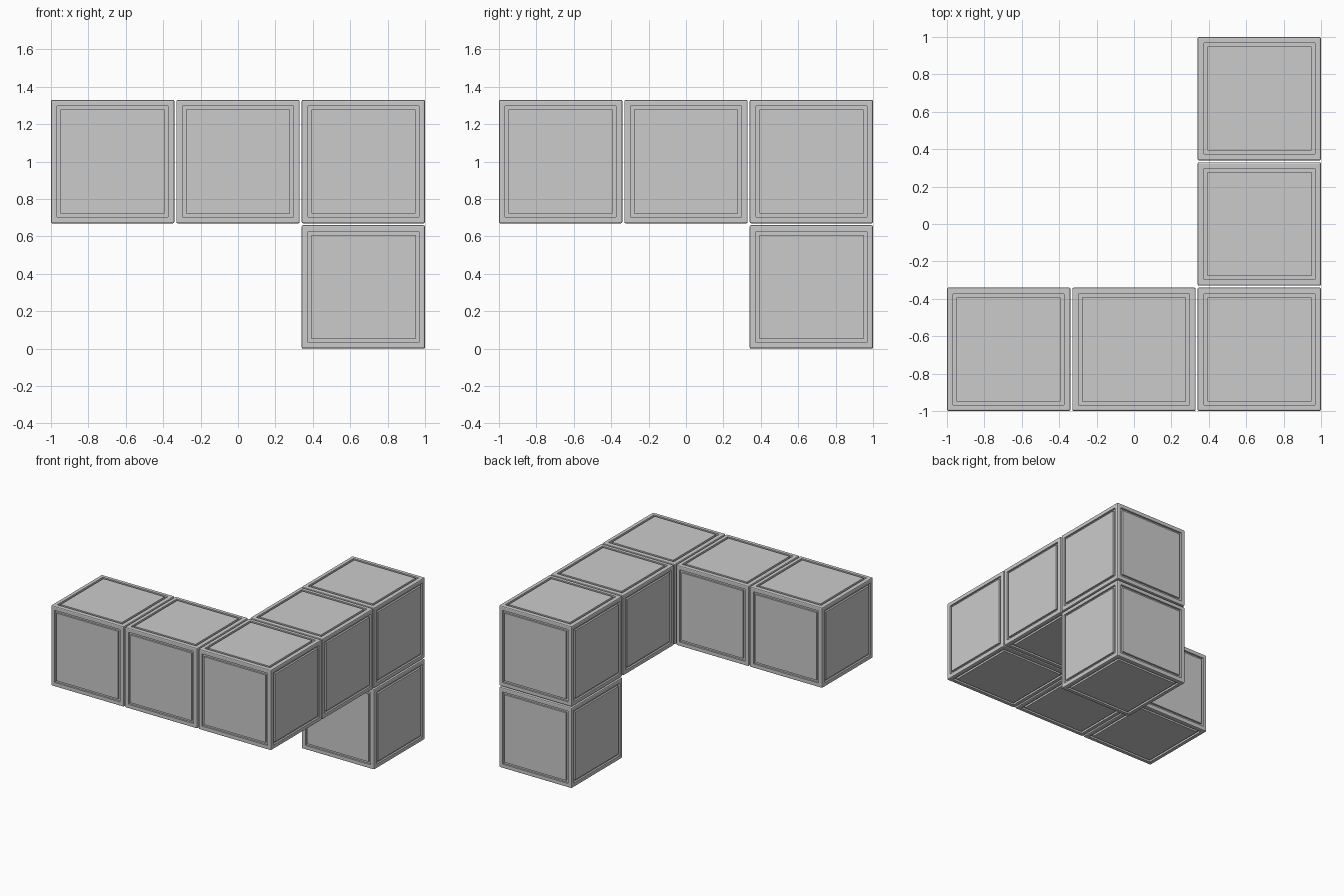
import bpy, bmesh

if "Cube" in bpy.data.objects:
    bpy.data.objects.remove(bpy.data.objects["Cube"])

SIZE, PITCH = 0.66, 0.67
FRAME, GROOVE, DEPTH = 0.036, 0.026, 0.015


def panelled_cube(name, cell):
    bm = bmesh.new()
    bmesh.ops.create_cube(bm, size=SIZE)
    # Small rounded edges
    bmesh.ops.bevel(bm, geom=bm.edges[:], offset=0.008, segments=2, profile=0.5, affect='EDGES')
    # Square groove framing a flush panel on each side
    for face in [f for f in bm.faces if f.calc_area() > 0.2]:
        n = face.normal.copy()
        bmesh.ops.inset_region(bm, faces=[face], thickness=FRAME)
        ring = bmesh.ops.inset_region(bm, faces=[face], thickness=GROOVE)["faces"]
        ext = bmesh.ops.extrude_face_region(bm, geom=ring)["geom"]
        bmesh.ops.translate(bm, vec=-n * DEPTH,
                            verts=[v for v in ext if isinstance(v, bmesh.types.BMVert)])
        bmesh.ops.delete(bm, geom=[f for f in ring if f.is_valid], context='FACES_ONLY')
    bmesh.ops.recalc_face_normals(bm, faces=bm.faces[:])
    mesh = bpy.data.meshes.new(name)
    bm.to_mesh(mesh)
    bm.free()
    obj = bpy.data.objects.new(name, mesh)
    x, y, z = cell
    obj.location = (x * PITCH, y * PITCH, SIZE / 2 + z * PITCH)
    bpy.context.collection.objects.link(obj)


# Upper L of five cubes plus one cube under the rear end
cells = [(-1, -1, 1), (0, -1, 1), (1, -1, 1), (1, 0, 1), (1, 1, 1), (1, 1, 0)]
for i, cell in enumerate(cells):
    panelled_cube(f"cube_{i + 1}", cell)
